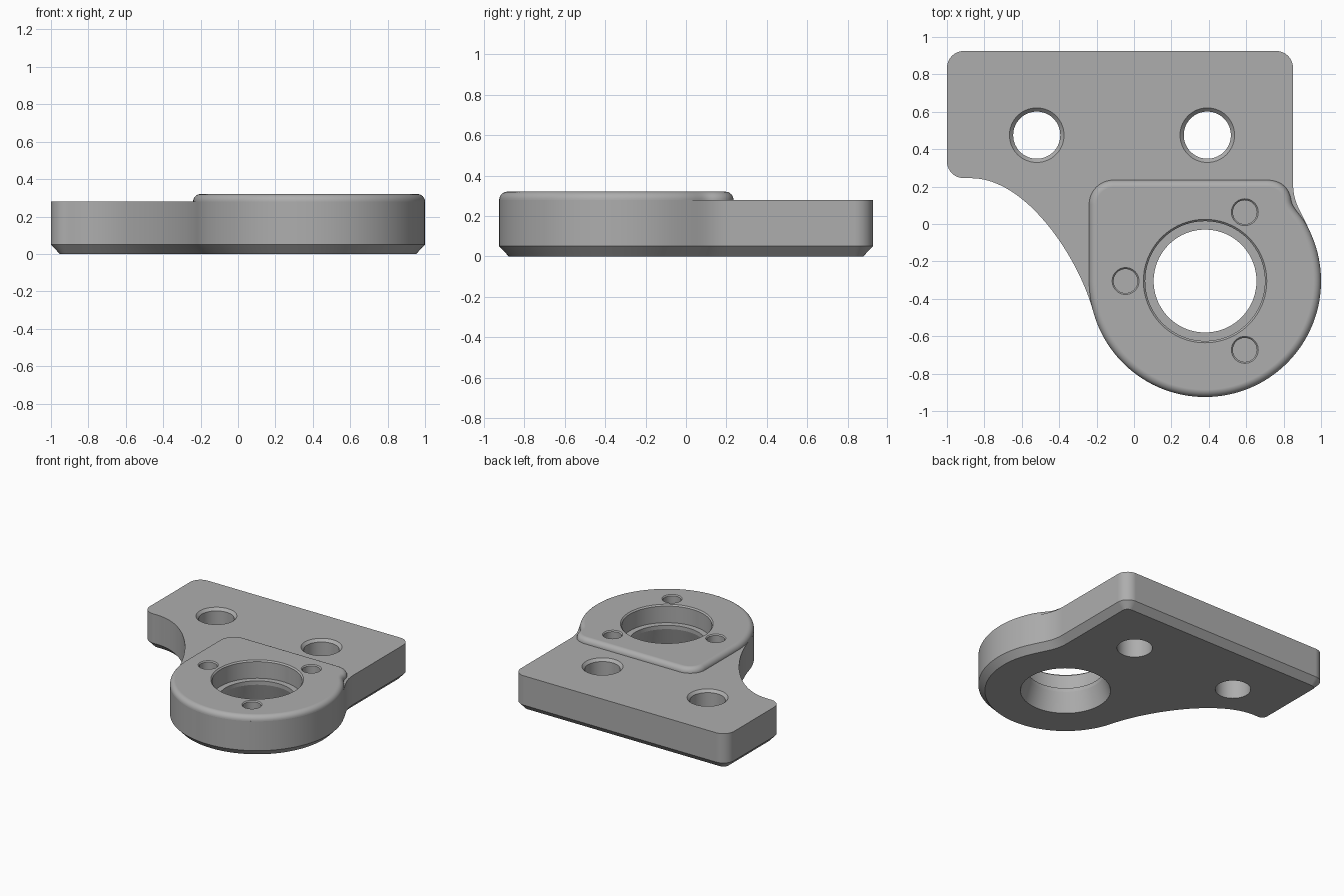
import bpy, bmesh, math
from mathutils import Vector

if "Cube" in bpy.data.objects:
    bpy.data.objects.remove(bpy.data.objects["Cube"], do_unlink=True)

CENTRE = Vector((0.38, -0.305))
RADIUS = 0.62
PLATE_TOP, BOSS_TOP = 0.28, 0.32

grey = bpy.data.materials.new("machined grey")
grey.use_nodes = True
grey.diffuse_color = (0.42, 0.42, 0.42, 1)
grey.node_tree.nodes["Principled BSDF"].inputs["Base Color"].default_value = (0.42, 0.42, 0.42, 1)


def arc(centre, radius, start, end, steps):
    angles = [math.radians(start + (end - start) * i / steps) for i in range(steps + 1)]
    return [Vector((centre[0] + radius * math.cos(a), centre[1] + radius * math.sin(a))) for a in angles]


def bezier(p0, p1, p2, p3, steps=24):
    p0, p1, p2, p3 = (Vector(p) for p in (p0, p1, p2, p3))
    pts = []
    for i in range(steps + 1):
        t = i / steps
        s = 1 - t
        pts.append(p0 * s**3 + p1 * 3 * s * s * t + p2 * 3 * s * t * t + p3 * t**3)
    return pts


def tidy(points):
    """Drop repeated points from a closed outline."""
    return [p for i, p in enumerate(points) if (p - points[i - 1]).length > 1e-4]


def inset(points, distance):
    """Move a counter-clockwise outline inwards."""
    result = []
    for i, p in enumerate(points):
        a = (p - points[i - 1]).normalized()
        b = (points[(i + 1) % len(points)] - p).normalized()
        n = Vector((-a.y - b.y, a.x + b.x)).normalized()
        result.append(p + n * distance / max(0.5, n.dot(Vector((-a.y, a.x)))))
    return result


def loft(name, rings):
    """Closed solid through a stack of (outline, height) rings."""
    bm = bmesh.new()
    loops = [[bm.verts.new((p[0], p[1], z)) for p in pts] for pts, z in rings]
    for low, high in zip(loops, loops[1:]):
        for i in range(len(low)):
            j = (i + 1) % len(low)
            bm.faces.new((low[i], low[j], high[j], high[i]))
    bm.faces.new(loops[0][::-1])
    bm.faces.new(loops[-1])
    bmesh.ops.recalc_face_normals(bm, faces=bm.faces)
    mesh = bpy.data.meshes.new(name)
    bm.to_mesh(mesh)
    bm.free()
    mesh.materials.append(grey)
    obj = bpy.data.objects.new(name, mesh)
    bpy.context.collection.objects.link(obj)
    return obj


def round_cutter(name, centre, profile, steps):
    """Turned cutter from a (radius, height) profile."""
    return loft(name, [(arc(centre, r, 0, 360, steps)[:-1], z) for r, z in profile])


def activate(obj):
    bpy.ops.object.select_all(action='DESELECT')
    obj.select_set(True)
    bpy.context.view_layer.objects.active = obj


def cut(obj, cutters):
    activate(obj)
    for cutter in cutters:
        mod = obj.modifiers.new("hole", 'BOOLEAN')
        mod.operation = 'DIFFERENCE'
        mod.solver = 'EXACT'
        mod.object = cutter
        bpy.ops.object.modifier_apply(modifier=mod.name)


def finish(obj):
    activate(obj)
    bpy.ops.object.shade_smooth_by_angle(angle=math.radians(14))
    mod = obj.modifiers.new("flat faces", 'WEIGHTED_NORMAL')
    mod.keep_sharp = True


# Shared round nose, running clockwise-free from its left side to its right side
nose_right = arc(CENTRE, RADIUS, 25, 25, 1)[0]
nose_left = arc(CENTRE, RADIUS, 195, 195, 1)[0]

# Mounting plate with bottom chamfer
plate_outline = tidy(
    arc(CENTRE, RADIUS, 195, 385, 72)
    + bezier(nose_right, (0.885, 0.085), (0.85, 0.11), (0.85, 0.23))
    + arc((0.76, 0.835), 0.09, 0, 90, 10)
    + arc((-0.91, 0.835), 0.09, 90, 180, 10)
    + arc((-0.91, 0.335), 0.09, 180, 270, 10)
    + bezier((-0.87, 0.245), (-0.58, 0.245), (-0.30, -0.17), nose_left))
plate = loft("mounting_plate", [(inset(plate_outline, 0.047), 0),
                                (plate_outline, 0.05), (plate_outline, PLATE_TOP)])

# Raised boss with a rounded top edge
boss_outline = tidy(
    arc(CENTRE, RADIUS, 180, 385, 76)
    + bezier(nose_right, (0.895, 0.06), (0.85, 0.07), (0.84, 0.13), 16)
    + bezier((0.84, 0.13), (0.83, 0.19), (0.79, 0.235), (0.71, 0.235), 16)
    + arc((-0.11, 0.105), 0.13, 90, 180, 12))
fillet = BOSS_TOP - PLATE_TOP
boss_rings = []
for i in range(9):
    a = math.radians(90 * i / 8)
    boss_rings.append((inset(boss_outline, fillet * (1 - math.cos(a))),
                       PLATE_TOP + fillet * math.sin(a)))
boss = loft("raised_boss", boss_rings)

# Main bore with an inner lip
bore = round_cutter("bore_cutter", CENTRE, [
    (0.32, -0.1), (0.32, 0), (0.275, 0.15), (0.275, 0.18),
    (0.32, 0.18), (0.32, 0.31), (0.33, 0.32), (0.33, 0.4)], 96)

# Blind holes evenly spaced around the bore
pins = []
for angle in (60, 180, 300):
    spot = arc(CENTRE, 0.425, angle, angle, 1)[0]
    pins.append(round_cutter("pin_cutter", spot, [
        (0.064, 0.2), (0.064, 0.312), (0.072, 0.32), (0.072, 0.4)], 40))

# Countersunk through holes
bolts = [round_cutter("bolt_cutter", (x, 0.475), [
    (0.126, -0.1), (0.126, 0.26), (0.146, 0.28), (0.146, 0.4)], 56) for x in (-0.52, 0.392)]

cut(plate, [bore] + pins + bolts)
cut(boss, [bore] + pins)
for cutter in [bore] + pins + bolts:
    bpy.data.objects.remove(cutter, do_unlink=True)
for part in (plate, boss):
    finish(part)
